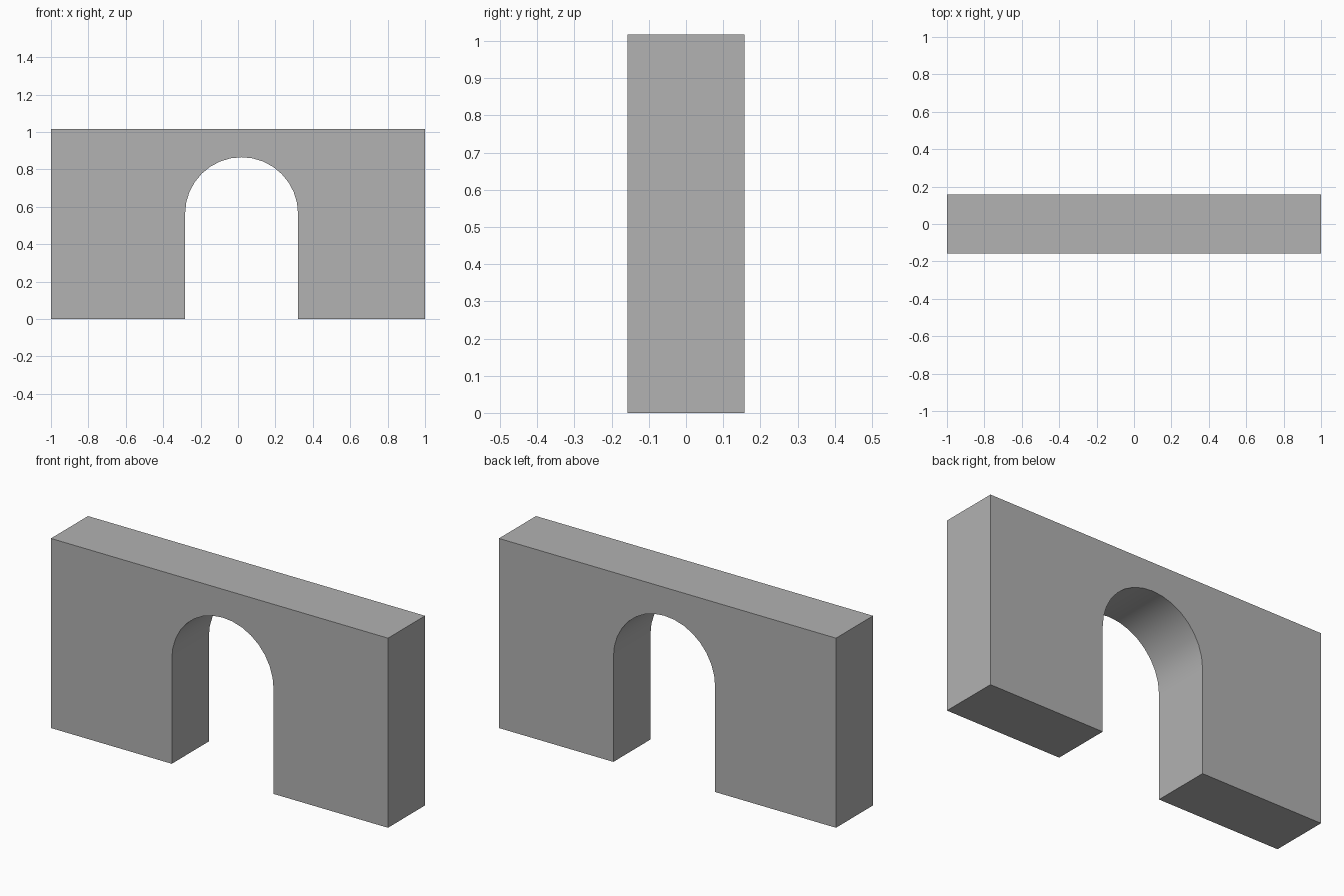
import bpy, bmesh, math
from mathutils import Vector

if "Cube" in bpy.data.objects:
    bpy.data.objects.remove(bpy.data.objects["Cube"], do_unlink=True)

HEIGHT = 1.017
HALF_DEPTH = 0.157
ARCH_X, ARCH_R, SPRING_Z = 0.019, 0.302, 0.563
SEGMENTS = 16

# Plain grey stone
stone = bpy.data.materials.new("grey_stone")
stone.use_nodes = True
grey = (0.445, 0.445, 0.445, 1)
stone.diffuse_color = grey
stone.node_tree.nodes["Principled BSDF"].inputs["Base Color"].default_value = grey

# Wall outline: outer rectangle, then the round-headed opening
profile = [(ARCH_X + ARCH_R, 0), (1, 0), (1, HEIGHT), (-1, HEIGHT), (-1, 0), (ARCH_X - ARCH_R, 0)]
for i in range(SEGMENTS + 1):
    a = math.pi * (1 - i / SEGMENTS)
    profile.append((ARCH_X + ARCH_R * math.cos(a), SPRING_Z + ARCH_R * math.sin(a)))

# Extrude the outline through the thickness of the wall
bm = bmesh.new()
front = bm.faces.new([bm.verts.new((x, -HALF_DEPTH, z)) for x, z in profile])
extruded = bmesh.ops.extrude_face_region(bm, geom=[front], use_keep_orig=True)
back = [v for v in extruded["geom"] if isinstance(v, bmesh.types.BMVert)]
bmesh.ops.translate(bm, verts=back, vec=Vector((0, 2 * HALF_DEPTH, 0)))
bmesh.ops.triangulate(bm, faces=[f for f in bm.faces if len(f.verts) > 4])
bmesh.ops.recalc_face_normals(bm, faces=bm.faces)

mesh = bpy.data.meshes.new("arched_wall")
bm.to_mesh(mesh)
bm.free()
mesh.materials.append(stone)
wall = bpy.data.objects.new("arched_wall", mesh)
bpy.context.collection.objects.link(wall)

# Smooth arch underside, crisp corners
bpy.ops.object.select_all(action="DESELECT")
wall.select_set(True)
bpy.context.view_layer.objects.active = wall
bpy.ops.object.shade_smooth_by_angle(angle=math.radians(30))
